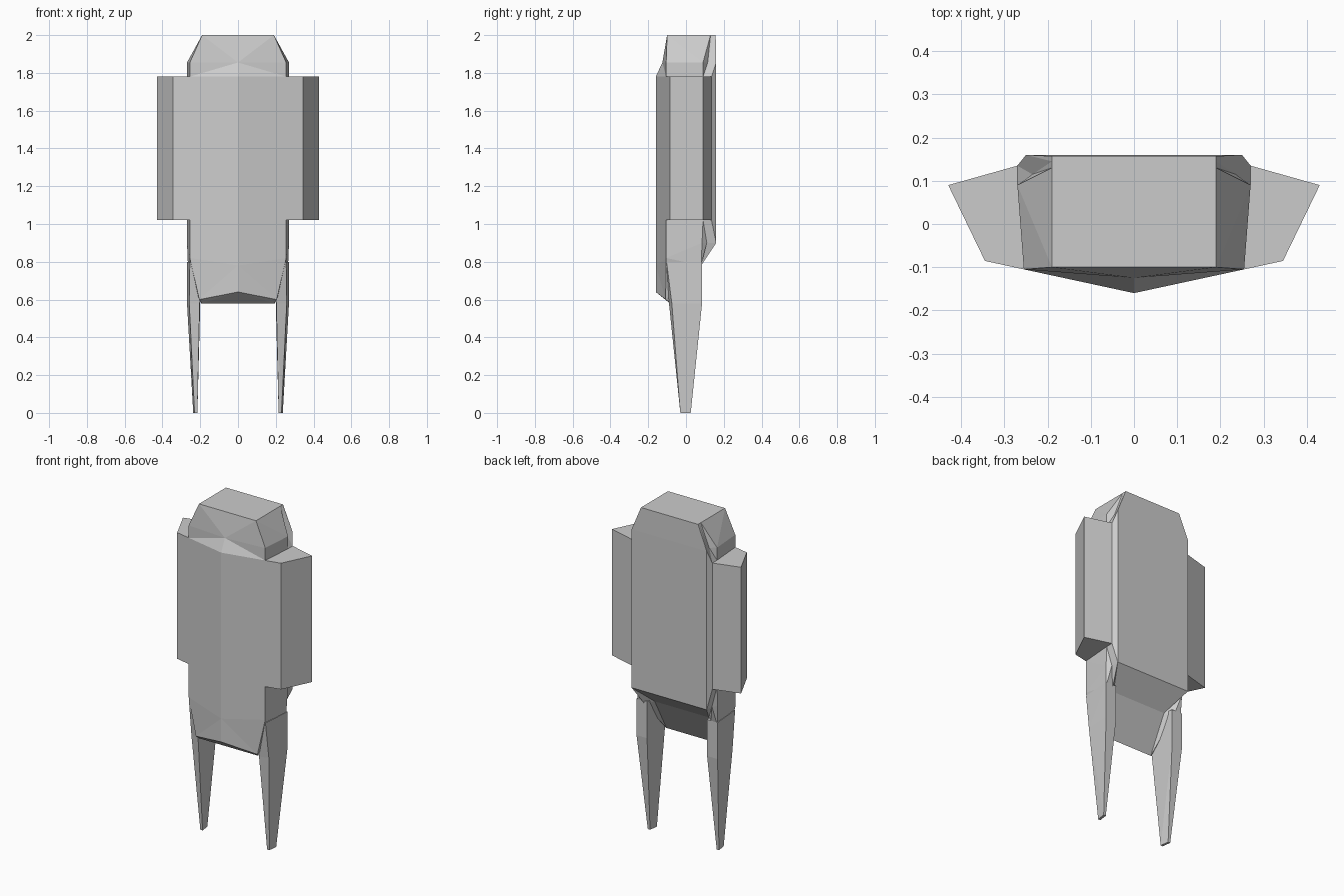
import bpy, bmesh

if "Cube" in bpy.data.objects:
    bpy.data.objects.remove(bpy.data.objects["Cube"])


def loft(name, rings, mirror=False):
    """Skin a list of equal-length point rings, cap both ends."""
    bm = bmesh.new()
    loops = [[bm.verts.new(p) for p in r] for r in rings]
    n = len(loops[0])
    for a, b in zip(loops, loops[1:]):
        for i in range(n):
            j = (i + 1) % n
            bm.faces.new((a[i], a[j], b[j], b[i]))
    bm.faces.new(loops[0][::-1])
    bm.faces.new(loops[-1])
    bmesh.ops.remove_doubles(bm, verts=bm.verts, dist=0.0005)
    bmesh.ops.triangulate(bm, faces=[f for f in bm.faces if len(f.verts) > 3])
    bmesh.ops.recalc_face_normals(bm, faces=bm.faces)
    me = bpy.data.meshes.new(name)
    bm.to_mesh(me)
    bm.free()
    ob = bpy.data.objects.new(name, me)
    bpy.context.collection.objects.link(ob)
    if mirror:
        m = ob.modifiers.new("mirror", 'MIRROR')
        m.use_mirror_merge = False
    return ob


def level(pts, z):
    return [(x, y, z) for x, y in pts]


def both_sides(half):
    """Half ring from front centre to back corner -> closed symmetric ring."""
    return half + [(-x, y, z) for x, y, z in reversed(half[1:])]


# Body: front centre ridge, front corner, side, chamfer, back corner
main = [(0, -.16), (.255, -.105), (.27, .09), (.27, .135), (.25, .16)]
notched = [(0, -.16), (.255, -.105), (.27, .085), (.25, .11), (.25, .16)]
shoulder = [(0, -.125), (.255, -.105), (.27, .09), (.235, .115), (.25, .16)]
crown = [(0, -.10), (.19, -.10), (.19, .13), (.19, .145), (.19, .157)]
hem = [(0, -.16, .64), (.205, -.108, .60), (.20, -.092, .59),
       (.195, -.087, .58), (.19, -.085, .58)]
hips = [(0, -.16, .78), (.255, -.105, .82), (.265, .08, .78),
        (.22, .08, .78), (.18, .04, .79)]
half_rings = [hem, hips, level(notched, .90), level(main, 1.02),
              level(main, 1.78), level(shoulder, 1.855), level(crown, 2.0)]
loft("body", [both_sides(r) for r in half_rings])

# Side panels
panel = [(.255, -.105), (.345, -.0855), (.43, .09), (.27, .135)]
loft("side_panel", [level(panel, 1.02), level(panel, 1.78)], mirror=True)

# Tapered legs
foot = [(.215, -.03), (.230, -.03), (.237, .025), (.222, .025)]
shin = [(.203, -.09), (.258, -.075), (.27, .085), (.20, .085)]
thigh = [(.18, -.10), (.255, -.103), (.27, .085), (.20, .085)]
loft("leg", [level(foot, 0), level(shin, .58), level(thigh, .80)], mirror=True)
